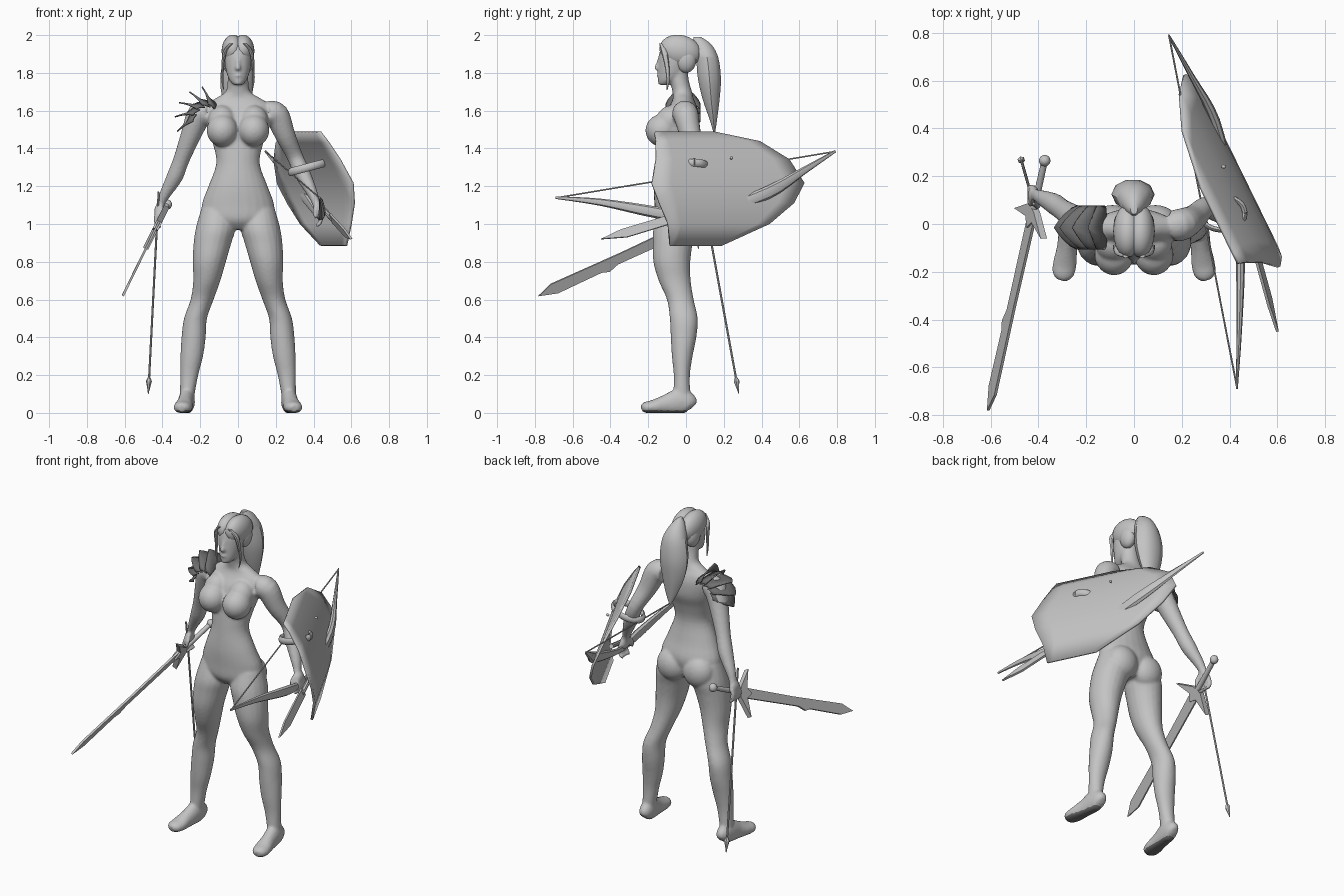
import bpy, bmesh
from math import sin, cos, pi, radians
from mathutils import Vector as V, Matrix

if "Cube" in bpy.data.objects:
    bpy.data.objects.remove(bpy.data.objects["Cube"])


def material(name, value):
    m = bpy.data.materials.new(name)
    m.use_nodes = True
    color = (value, value, value, 1)
    m.diffuse_color = color
    m.node_tree.nodes["Principled BSDF"].inputs["Base Color"].default_value = color
    return m


GREY = material("plain grey", 0.55)
DARK = material("dark grey", 0.16)


def refine(rings, steps=4):
    """Smooth curve through the given rings."""
    out = []
    for i in range(len(rings) - 1):
        p0, p1, p2, p3 = (rings[max(0, min(len(rings) - 1, i + k))] for k in (-1, 0, 1, 2))
        for s in range(steps):
            t = s / steps
            out.append([b + 0.5 * t * (c - a + t * (2*a - 5*b + 4*c - d + t * (3*(b - c) + d - a)))
                        for a, b, c, d in zip(p0, p1, p2, p3)])
    return out + [list(rings[-1])]


def loft(bm, rings, sides=16, up=None, floor=-1, side=1):
    """Skin rings (x, y, z, ra, rb); horizontal unless an up axis is given."""
    rings = refine([(r[0] * side, *r[1:]) for r in rings])
    loops = []
    for i, (x, y, z, ra, rb) in enumerate(rings):
        a, b = V((1, 0, 0)), V((0, 1, 0))
        if up:
            t = V(rings[min(i + 1, len(rings) - 1)][:3]) - V(rings[max(i - 1, 0)][:3])
            a = t.cross(V(up)).normalized()
            b = a.cross(t).normalized()
        loop = []
        for k in range(sides):
            w = 2 * pi * k / sides
            p = V((x, y, z)) + a * cos(w) * max(ra, 0.002) + b * sin(w) * max(rb, 0.002)
            p.z = max(p.z, floor)
            loop.append(bm.verts.new(p))
        loops.append(loop)
    for l, m in zip(loops, loops[1:]):
        for k in range(sides):
            n = (k + 1) % sides
            bm.faces.new((l[k], l[n], m[n], m[k]))
    bm.faces.new(loops[0])
    bm.faces.new(loops[-1])


def rod(bm, a, b, r1, r2=None, sides=8):
    r2 = r1 if r2 is None else r2
    loft(bm, [(*a, r1, r1), (*b, r2, r2)], sides, up=(0.9, 0.3, 0.2))


def ball(bm, loc, size, tilt=0):
    mat = Matrix.Translation(loc) @ Matrix.Rotation(tilt, 4, 'X') @ Matrix.Diagonal((*size, 1))
    bmesh.ops.create_uvsphere(bm, u_segments=20, v_segments=14, radius=1, matrix=mat)


def plate(bm, outline, origin, ax, ay, thick):
    n = ax.cross(ay).normalized() * thick / 2
    lo, hi = ([bm.verts.new(origin + ax * u + ay * v + n * s) for u, v in outline] for s in (-1, 1))
    bm.faces.new(lo[::-1])
    bm.faces.new(hi)
    for i in range(len(lo)):
        j = (i + 1) % len(lo)
        bm.faces.new((lo[i], lo[j], hi[j], hi[i]))


def grid(bm, rows):
    rows = [[bm.verts.new(p) for p in row] for row in rows]
    for r, s in zip(rows, rows[1:]):
        for k in range(len(r) - 1):
            bm.faces.new((r[k], r[k + 1], s[k + 1], s[k]))


def finish(bm, name, mat=GREY, angle=40):
    bmesh.ops.recalc_face_normals(bm, faces=bm.faces)
    me = bpy.data.meshes.new(name)
    bm.to_mesh(me)
    bm.free()
    me.materials.append(mat)
    ob = bpy.data.objects.new(name, me)
    bpy.context.collection.objects.link(ob)
    if angle:
        for o in bpy.context.selected_objects:
            o.select_set(False)
        bpy.context.view_layer.objects.active = ob
        ob.select_set(True)
        bpy.ops.object.shade_smooth_by_angle(angle=radians(angle))
    return ob


# Body: torso and neck
bm = bmesh.new()
loft(bm, [(0, y, z, rx, ry) for z, y, rx, ry in (
    (.97, -.05, .1, .07), (1.02, -.06, .18, .1), (1.1, -.055, .192, .112), (1.2, -.07, .157, .1),
    (1.32, -.075, .115, .085), (1.42, -.06, .132, .09), (1.5, -.04, .155, .1), (1.58, -.025, .175, .09),
    (1.63, -.015, .17, .07), (1.665, -.015, .12, .055), (1.7, -.02, .066, .052), (1.76, -.035, .055, .05),
    (1.82, -.04, .055, .05))], 24)
# Head and face
loft(bm, [(0, y, z, rx, ry) for z, y, rx, ry in (
    (1.735, -.122, .022, .02), (1.76, -.095, .045, .053), (1.8, -.075, .061, .073), (1.85, -.065, .07, .082),
    (1.9, -.055, .073, .088), (1.95, -.05, .064, .074), (1.98, -.045, .035, .04))], 20)
loft(bm, [(0, -.14, 1.88, .009, .01), (0, -.15, 1.845, .01, .012), (0, -.157, 1.822, .015, .013),
          (0, -.14, 1.81, .008, .006)], 10)
ball(bm, (0, -.143, 1.786), (.022, .012, .011))
ball(bm, (0, -.136, 1.752), (.02, .014, .015))

ARM = [(.16, -.01, 1.585, .066, .066), (.205, 0, 1.575, .067, .067), (.25, .025, 1.47, .054, .056)]
FOREARMS = {
    -1: [(.30, .06, 1.34, .043, .045), (.335, .085, 1.25, .043, .044), (.385, .11, 1.16, .03, .032),
         (.408, .12, 1.11, .022, .026), (.42, .12, 1.07, .022, .034)],
    1: [(.30, .07, 1.36, .043, .045), (.34, .055, 1.27, .043, .044), (.39, .02, 1.17, .03, .032),
        (.41, .005, 1.12, .022, .026), (.425, 0, 1.08, .022, .034)]}
for side in (-1, 1):
    # Bust and buttocks
    ball(bm, (side * .083, -.127, 1.495), (.083, .088, .086))
    ball(bm, (side * .085, -.085, 1.545), (.075, .075, .085), radians(-25))
    ball(bm, (side * .09, .0, 1.03), (.098, .08, .1))
    # Legs
    loft(bm, [(.11, -.055, 1.08, .085, .085), (.118, -.06, .98, .105, .112), (.135, -.07, .9, .1, .106),
              (.152, -.075, .8, .088, .098), (.165, -.06, .7, .072, .085), (.19, -.03, .6, .061, .071),
              (.225, -.012, .5, .061, .074), (.235, -.013, .4, .064, .068), (.245, -.02, .3, .06, .055),
              (.258, -.022, .2, .048, .043), (.268, -.022, .1, .039, .045), (.27, -.02, .04, .038, .045)],
         20, side=side)
    # Feet
    loft(bm, [(.268, .04, .035, .02, .025), (.268, .02, .05, .038, .052), (.272, -.03, .06, .043, .07),
              (.28, -.1, .045, .043, .055), (.29, -.17, .032, .05, .038), (.297, -.215, .028, .043, .03),
              (.3, -.235, .024, .02, .018)], 16, up=(0, 0, 1), floor=0, side=side)
    # Arms and hands
    arm = ARM + FOREARMS[side]
    loft(bm, arm, 16, up=(0, 1, 0), side=side)
    hx, hy, hz = arm[-1][:3]
    ball(bm, (side * hx, hy, hz - .005), (.024, .04, .042))
    for f in range(4):
        y = hy - .033 + f * .022
        loft(bm, [(hx + .004, y, hz - .01, .013, .013), (hx + .016, y, hz - .045, .012, .012),
                  (hx + .006, y, hz - .078, .011, .011), (hx - .012, y, hz - .088, .01, .01)],
             8, up=(0, 1, 0), side=side)
    loft(bm, [(hx - .01, hy - .02, hz + .02, .014, .014), (hx - .02, hy - .045, hz - .015, .012, .012),
              (hx - .012, hy - .052, hz - .05, .01, .01)], 8, up=(0, 1, 0), side=side)
body = finish(bm, "body", angle=0)
mod = body.modifiers.new("blend", 'REMESH')
mod.mode, mod.voxel_size = 'VOXEL', .0085
mod = body.modifiers.new("soften", 'SMOOTH')
mod.factor, mod.iterations = .5, 4
skin = bpy.data.meshes.new_from_object(body.evaluated_get(bpy.context.evaluated_depsgraph_get()))
body.modifiers.clear()
body.data = skin
skin.materials.clear()
skin.materials.append(GREY)
skin.materials.append(DARK)
for p in skin.polygons:
    p.use_smooth = True
    p.material_index = int(p.center.z < .015 and p.normal.z < -.5)  # soles

# Hair: parted cap, side locks and ponytail
bm = bmesh.new()
for side in (-1, 1):
    ball(bm, (side * .027, -.03, 1.916), (.06, .112, .084), radians(-14))
    ball(bm, (side * .045, .0, 1.87), (.04, .055, .07))
    loft(bm, [(.035, -.13, 1.955, .012, .012), (.07, -.115, 1.91, .011, .016), (.08, -.1, 1.83, .007, .012),
              (.083, -.095, 1.76, .005, .008), (.075, -.1, 1.71, .002, .002)], 8, side=side)
finish(bm, "hair")
bm = bmesh.new()
loft(bm, [(0, .06, 1.99, .015, .02), (0, .085, 1.95, .045, .052), (0, .112, 1.88, .075, .062),
          (-.004, .124, 1.77, .09, .064), (-.006, .133, 1.66, .075, .047), (0, .145, 1.55, .038, .02),
          (.005, .15, 1.48, .004, .004)], 10)
finish(bm, "ponytail")

# Shoulder armour: overlapping spiked plates on the right shoulder
bm = bmesh.new()
for tip in (8, 32, 58, 84, 110):
    rows = []
    for offset, radius, spike in ((-32, .097, 0), (-9, .114, 0), (2, .12, .055)):
        row = []
        for k in range(9):
            u = k / 4 - 1
            r = (radius + spike * (1 - abs(u)) ** 1.2) * cos(u * .85)
            w = radians(tip + offset - 12 * abs(u))
            row.append((-.16 - r * sin(w), -.015 + .092 * sin(u * 1.35), 1.555 + r * cos(w)))
        rows.append(row)
    grid(bm, rows)
armour = finish(bm, "shoulder_armour", DARK, 25)
mod = armour.modifiers.new("thickness", 'SOLIDIFY')
mod.thickness, mod.offset = .007, 0

# Shield: curved pointed board
bm = bmesh.new()
rows = []
for z, front, back in ((.885, -.085, .185), (1.0, -.095, .44), (1.11, -.14, .57), (1.215, -.18, .625),
                       (1.34, -.16, .545), (1.435, -.16, .39), (1.485, -.165, .15)):
    d = z - 1.21
    ys = [front + (back - front) * k / 8 for k in range(9)]
    rows.append([(.52 - .49 * y - .34 * d - .95 * d * d, y, z) for y in ys])
grid(bm, rows)
shield = finish(bm, "shield", angle=30)
mod = shield.modifiers.new("thickness", 'SOLIDIFY')
mod.thickness, mod.offset = .014, 0
bm = bmesh.new()
ball(bm, (.375, .24, 1.35), (.01, .008, .008))
finish(bm, "shield_stud")

# Shield strap around the left forearm
bm = bmesh.new()
ring = [(.37 + .095 * cos(w), .045 + .07 * sin(w), 1.3 + .025 * cos(w), .011, .021)
        for w in (2 * pi * k / 12 for k in range(13))]
loft(bm, ring, 8, up=(0, 0, 1))
finish(bm, "shield_strap")

# Sword in the right hand
tip, pommel = V((-.61, -.78, .62)), V((-.37, .28, 1.11))
along = (pommel - tip).normalized()
wide = V((.45, 0, .9))
wide = (wide - along * wide.dot(along)).normalized()
bm = bmesh.new()
plate(bm, [(0, 0), (.09, .032), (.5, .026), (.93, .03), (.93, -.03), (.46, -.026), (.4, -.045),
           (.36, -.03), (.1, -.032)], tip, along, wide, .012)
finish(bm, "sword_blade", angle=0)
bm = bmesh.new()
plate(bm, [(.88, .14), (.95, .03), (.96, -.03), (.88, -.14), (.9, -.03), (.86, 0), (.9, .03)],
      tip, along, wide, .03)
rod(bm, tip + along * .92, tip + along * 1.17, .016, .014, 10)
ball(bm, tip + along * 1.175, (.024, .024, .026))
finish(bm, "sword_hilt")

# Arrow in the right hand
bm = bmesh.new()
point, nock = V((-.475, .28, .1)), V((-.42, .085, 1.17))
shaft = (nock - point).normalized()
rod(bm, point + shaft * .08, nock, .006)
rod(bm, point + shaft * .09, point + shaft * .07, .007, .016, 6)
rod(bm, point + shaft * .07, point, .016, .001, 6)
finish(bm, "arrow")

# Bow in the left hand
bm = bmesh.new()
loft(bm, [(x, y, z, r * .6, r) for x, y, z, r in (
    (.43, -.69, 1.14, .007), (.44, -.45, 1.115, .019), (.445, -.15, 1.06, .031), (.43, 0, 1.04, .018),
    (.41, .15, 1.065, .022), (.34, .43, 1.165, .034), (.24, .62, 1.28, .02), (.145, .79, 1.385, .007))],
     8, up=(0, 0, 1))
finish(bm, "bow")
bm = bmesh.new()
rod(bm, V((.43, -.68, 1.14)), V((.147, .785, 1.383)), .004, sides=6)
finish(bm, "bow_string")

# Dagger in the left hand
start, end = V((.6, -.45, .92)), V((.45, .1, 1.08))
along = (end - start).normalized()
wide = along.cross(V((1, 0, .3))).normalized()
bm = bmesh.new()
plate(bm, [(0, 0), (.14, .03), (.42, .026), (.42, -.022), (.12, -.02)], start, along, wide, .012)
rod(bm, start + along * .4, end, .014)
finish(bm, "dagger", angle=30)
